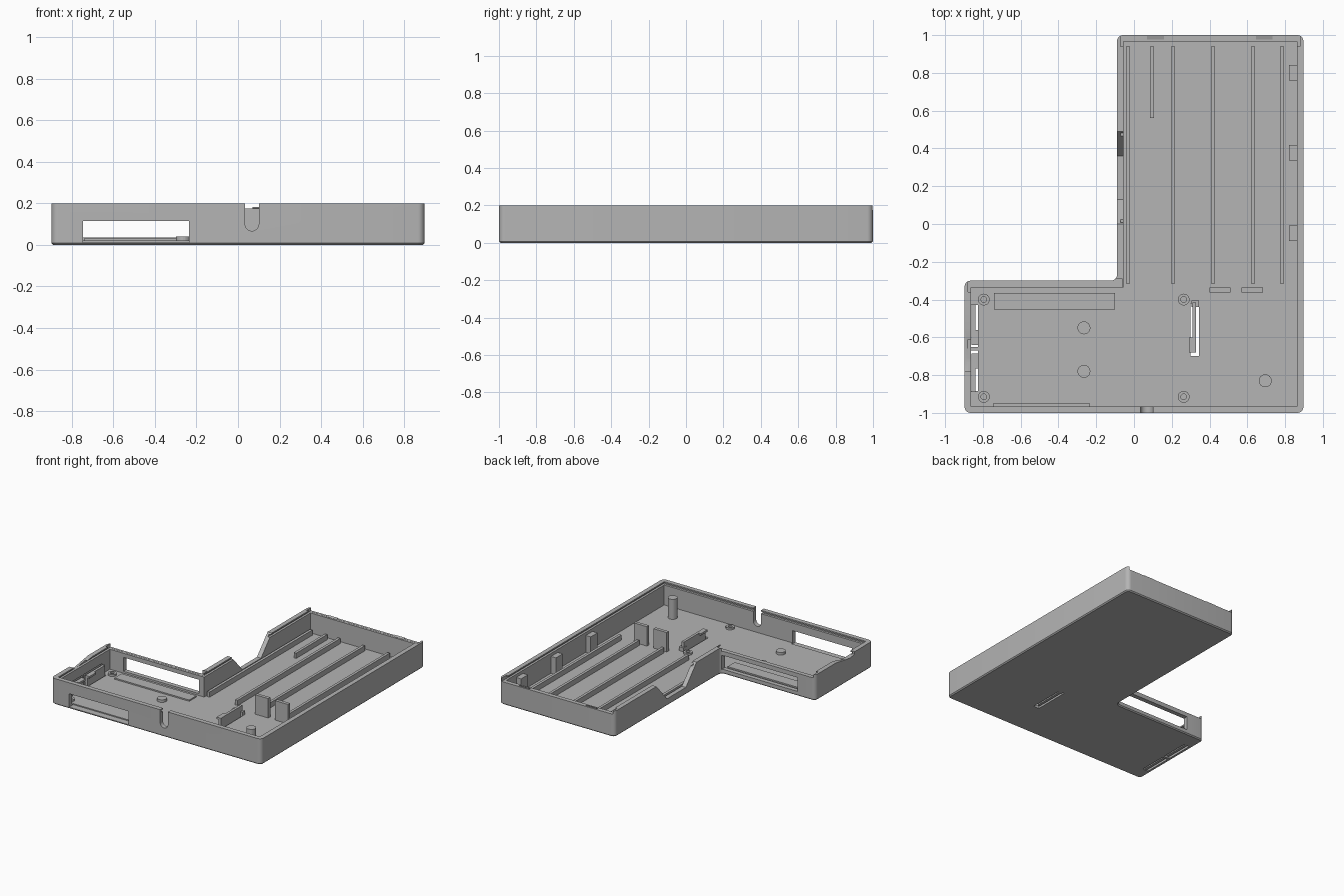
import bpy, bmesh, math
from mathutils import Vector

cube = bpy.data.objects.get("Cube")
if cube:
    bpy.data.objects.remove(cube, do_unlink=True)

grey = bpy.data.materials.new("matte grey plastic")
grey.use_nodes = True
COLOUR = (0.46, 0.46, 0.46, 1)
grey.diffuse_color = COLOUR
grey.node_tree.nodes["Principled BSDF"].inputs["Base Color"].default_value = COLOUR

AXES = {"x": lambda a, b, h: (h, a, b),
        "y": lambda a, b, h: (a, h, b),
        "z": lambda a, b, h: (a, b, h)}


def prism(name, points, lo, hi, axis="z", chamfer=0):
    """Extrude a flat outline along an axis, optionally chamfering its low end."""
    bm = bmesh.new()
    place = AXES[axis]
    low = [bm.verts.new(place(a, b, lo)) for a, b in points]
    high = [bm.verts.new(place(a, b, hi)) for a, b in points]
    base = bm.faces.new(low)
    bm.faces.new(high)
    n = len(points)
    for i in range(n):
        j = (i + 1) % n
        bm.faces.new((low[i], low[j], high[j], high[i]))
    bmesh.ops.recalc_face_normals(bm, faces=bm.faces)
    if chamfer:
        bmesh.ops.bevel(bm, geom=list(base.edges), offset=chamfer,
                        segments=1, affect="EDGES")
    mesh = bpy.data.meshes.new(name)
    bm.to_mesh(mesh)
    bm.free()
    mesh.materials.append(grey)
    obj = bpy.data.objects.new(name, mesh)
    bpy.context.collection.objects.link(obj)
    return obj


def box(name, x0, x1, y0, y1, z0, z1):
    return prism(name, [(x0, y0), (x1, y0), (x1, y1), (x0, y1)], z0, z1)


def disc(cx, cy, r, n=24):
    return [(cx + r * math.cos(math.tau * i / n), cy + r * math.sin(math.tau * i / n))
            for i in range(n)]


def cut(obj, cutters):
    """Subtract the cutters from the object and throw them away."""
    for c in cutters:
        c.hide_render = True
        mod = obj.modifiers.new("cut", "BOOLEAN")
        mod.operation = "DIFFERENCE"
        mod.solver = "EXACT"
        mod.object = c
    graph = bpy.context.evaluated_depsgraph_get()
    mesh = bpy.data.meshes.new_from_object(obj.evaluated_get(graph))
    obj.modifiers.clear()
    obj.data = mesh
    for c in cutters:
        bpy.data.objects.remove(c, do_unlink=True)


def ell(inset):
    """L-shaped outline, pulled in by a distance."""
    s = inset
    return [(-0.897 + s, -1 + s), (0.897 - s, -1 + s), (0.897 - s, 1 - s),
            (-0.09 + s, 1 - s), (-0.09 + s, -0.3 - s), (-0.897 + s, -0.3 - s)]


def rounded(points, r, steps=6):
    """Replace right-angled corners with arcs."""
    out = []
    n = len(points)
    for i in range(n):
        p = Vector(points[i])
        a = (Vector(points[i - 1]) - p).normalized() * r
        b = (Vector(points[(i + 1) % n]) - p).normalized() * r
        for k in range(steps + 1):
            t = math.pi / 2 * k / steps
            q = p + a * (1 - math.sin(t)) + b * (1 - math.cos(t))
            out.append((q.x, q.y))
    return out


# Open L-shaped tray
FLOOR = 0.02
TOP = 0.2
tray = prism("tray_shell", rounded(ell(0), 0.032), 0, TOP, chamfer=0.008)
notch = [(0.1 - 0.033 + 0.033 * math.cos(a), 0.1 + 0.033 * math.sin(a))
         for a in [math.pi + math.pi * i / 12 for i in range(13)]]
cutters = [
    prism("cavity", ell(0.035), FLOOR, 0.3),
    prism("lid_groove", ell(0.018), 0.174, 0.19),
    box("rear_wall_drop", -0.072, 0.879, 0.94, 1.1, 0.175, 0.31),
    box("leg_wall_drop", -0.879, -0.06, -0.36, -0.29, 0.175, 0.32),
    box("front_window", -0.745, -0.235, -1.1, -0.95, 0.012, 0.115),
    box("leg_window", -0.745, -0.1, -0.36, -0.25, 0.035, 0.142),
    prism("cable_notch", notch + [(0.1, 0.33), (0.034, 0.33)], -1.1, -0.93, "y"),
    prism("side_notch", [(-0.05, 0.3), (0, 0.2), (0.13, 0.055), (0.36, 0.055),
                         (0.49, 0.2), (0.49, 0.3)], -0.2, -0.047, "x"),
    prism("end_notch", [(-0.78, 0.3), (-0.78, 0.18), (-0.72, 0.172),
                        (-0.55, 0.2), (-0.55, 0.3)], -1, -0.85, "x"),
    box("clip_slot", 0.298, 0.345, -0.7, -0.42, -0.1, 0.1),
    box("end_slot", -0.872, -0.825, -0.65, -0.43, -0.1, 0.1),
    box("end_slot", -0.872, -0.825, -0.885, -0.67, -0.1, 0.1),
]
cut(tray, cutters)
bpy.context.view_layer.objects.active = tray
tray.select_set(True)
bpy.ops.object.shade_smooth_by_angle(angle=math.radians(25))

# Long floor ribs
for x in (-0.043, 0.085, 0.197, 0.407, 0.62, 0.773):
    start = 0.56 if x == 0.085 else -0.315
    box("floor_rib", x, x + 0.021, start, 0.94, 0.01, 0.06)

# Support blocks on the long wall
for y in (-0.09, 0.335, 0.76):
    box("wall_block", 0.82, 0.87, y, y + 0.083, 0.01, 0.15)

# Upright retaining plates
for x in (0.4, 0.57):
    box("upright_plate", x, x + 0.112, -0.362, -0.336, 0.01, 0.17)

# Raised pad under the leg window
box("raised_pad", -0.74, -0.1, -0.453, -0.365, 0.01, 0.03)

# Round posts
for x, y, height in ((-0.265, -0.55, 0.04), (-0.265, -0.78, 0.04), (0.695, -0.83, 0.175)):
    prism("round_post", disc(x, y, 0.034), 0.01, height)

# Screw bosses with sockets
for x in (-0.795, 0.263):
    for y in (-0.915, -0.4):
        boss = prism("screw_boss", disc(x, y, 0.031), 0.01, 0.035)
        cut(boss, [prism("socket", disc(x, y, 0.015), 0.015, 0.1)])

# Spring clips standing in the floor slots
for x, y0, y1, side in ((0.309, -0.68, -0.415, -1), (-0.86, -0.64, -0.425, 1),
                        (-0.86, -0.89, -0.685, 1)):
    box("spring_clip", x, x + 0.02, y0, y1, 0.005, 0.09)
    hook_x = x + 0.01 + side * 0.017
    hook_y = y1 - 0.08 if y0 < -0.8 else y0
    box("clip_hook", hook_x - 0.01, hook_x + 0.01, hook_y, hook_y + 0.08, 0.075, 0.09)
box("clip_foot", 0.305, 0.345, -0.44, -0.405, 0.005, 0.05)

# Snap bumps on the rear wall
for x in (0.07, 0.645):
    prism("snap_bump", [(0.976, 0.17), (0.994, 0.17), (0.994, 0.182), (0.976, 0.176)],
          x, x + 0.088, "x")
